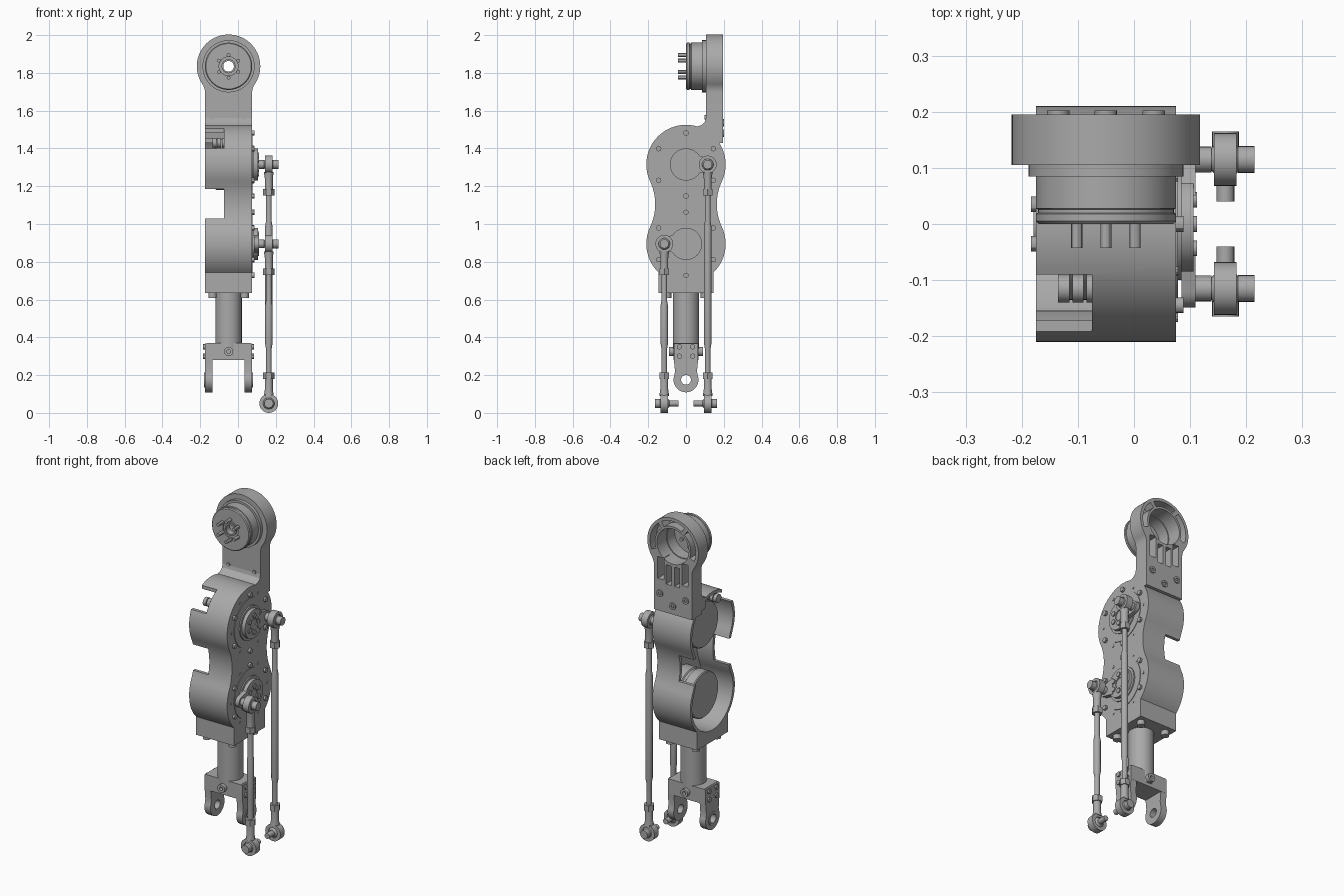
import bpy, bmesh
from math import sin, cos, radians, pi, acos, degrees, atan2, sqrt
from mathutils import Vector

if "Cube" in bpy.data.objects:
    bpy.data.objects.remove(bpy.data.objects["Cube"])

grey = bpy.data.materials.new("machined grey")
grey.use_nodes = True
GREY = (0.4, 0.4, 0.4, 1)
grey.diffuse_color = GREY
grey.node_tree.nodes["Principled BSDF"].inputs["Base Color"].default_value = GREY
parts = []


def place(axis, u, v, t):
    return Vector({"x": (t, u, v), "y": (u, t, v), "z": (u, v, t)}[axis])


def finish(name, bm):
    bmesh.ops.remove_doubles(bm, verts=bm.verts, dist=1e-5)
    bmesh.ops.recalc_face_normals(bm, faces=bm.faces)
    mesh = bpy.data.meshes.new(name)
    bm.to_mesh(mesh)
    bm.free()
    mesh.materials.append(grey)
    ob = bpy.data.objects.new(name, mesh)
    bpy.context.collection.objects.link(ob)
    parts.append(ob)
    return ob


def prism(name, pts, axis, a, b):
    """Extrude a flat outline along an axis."""
    bm = bmesh.new()
    lo, hi = ([bm.verts.new(place(axis, u, v, t)) for u, v in pts] for t in (a, b))
    bm.faces.new(lo)
    bm.faces.new(hi)
    for i in range(len(pts)):
        j = (i + 1) % len(pts)
        bm.faces.new((lo[i], lo[j], hi[j], hi[i]))
    return finish(name, bm)


def lathe(name, profile, axis, centre, n=48):
    """Revolve a closed outline of (radius, height) round an axis."""
    bm = bmesh.new()
    rings = [[bm.verts.new(place(axis, centre[0] + r * cos(2 * pi * k / n),
                                 centre[1] + r * sin(2 * pi * k / n), t))
              for k in range(n)] for r, t in profile]
    for i, ring in enumerate(rings):
        nxt = rings[(i + 1) % len(rings)]
        if profile[i][0] == 0 and profile[(i + 1) % len(rings)][0] == 0:
            continue
        for k in range(n):
            m = (k + 1) % n
            bm.faces.new((ring[k], ring[m], nxt[m], nxt[k]))
    bmesh.ops.dissolve_degenerate(bm, dist=1e-6, edges=bm.edges)
    return finish(name, bm)


def cyl(name, axis, centre, r, a, b, n=32):
    return prism(name, arc(centre, r, 0, 360 - 360 / n, n), axis, a, b)


def tube(name, axis, centre, r, bore, a, b, n=48):
    return lathe(name, [(bore, a), (r, a), (r, b), (bore, b)], axis, centre, n)


def box(name, x, y, z):
    return prism(name, [(x[0], y[0]), (x[1], y[0]), (x[1], y[1]), (x[0], y[1])], "z", *z)


def arc(c, r, a, b, n=16):
    return [(c[0] + r * cos(radians(a + (b - a) * i / (n - 1))),
             c[1] + r * sin(radians(a + (b - a) * i / (n - 1)))) for i in range(n)]


def cut(ob, cutters):
    for c in cutters:
        c.hide_render = True
        mod = ob.modifiers.new("cut", "BOOLEAN")
        mod.operation, mod.solver, mod.object = "DIFFERENCE", "EXACT", c
        bpy.context.view_layer.objects.active = ob
        bpy.ops.object.modifier_apply(modifier=mod.name)
        parts.remove(c)
        bpy.data.objects.remove(c)


def mirrored(half, mid=0):
    return half + [(2 * mid - u, v) for u, v in reversed(half)]


CX, HI, LO, MID = -0.05, 1.315, 0.895, 1.105
LEFT, RIGHT = 0.075, -0.175


# Double-lobed housing, open on one side
def lobes(d, flat):
    c, r = 0.446, 0.283
    t = degrees(atan2(0.21, c))
    half = arc((0, HI), 0.21 - d, 89, -t, 24) + arc((c, MID), r + d, 180 - t, 180 + t)[1:]
    if flat:
        half += arc((0, LO), 0.21, t, -degrees(acos(0.145 / 0.21)))[1:] + [(0.145, 0.635)]
    else:
        half += arc((0, LO), 0.21 - d, t, -89, 24)[1:]
    return mirrored(half)


housing = prism("housing", lobes(0, True), "x", RIGHT, LEFT)
cut(housing, [prism("cavity", lobes(0.018, False), "x", -0.3, 0.03),
              box("waist_notch", (-0.3, -0.075), (-0.3, 0.3), (1.03, 1.185)),
              box("top_notch", (-0.3, -0.075), (-0.3, -0.09), (1.4, 1.6))])

# Two drive units with horns, cranks and fixing screws
for z, side, label in ((HI, 1, "upper"), (LO, -1, "lower")):
    lathe(label + "_drive", [(0, -0.12), (0.13, -0.12), (0.135, -0.115), (0.135, -0.06),
                             (0.128, -0.055), (0.128, -0.04), (0.135, -0.035),
                             (0.135, 0.04), (0, 0.04)], "x", (0, z), 64)
    cyl(label + "_cap", "x", (0, z), 0.145, 0.07, 0.078, 64)
    lathe(label + "_horn", [(0, 0.07), (0.1, 0.07), (0.1, 0.085), (0.085, 0.085),
                            (0.085, 0.106), (0.03, 0.106), (0.03, 0.1), (0, 0.1)], "x", (0, z), 64)
    arm = arc((0.115, z), 0.034, -80, 80) + [(0.05, z + 0.05), (0.05, z - 0.05)]
    prism(label + "_crank", [(side * u, v) for u, v in arm], "x", 0.085, 0.11)
    for k in range(6):
        a = radians(30 + 60 * k)
        cyl(label + "_horn_screw", "x", (0.05 * cos(a), z + 0.05 * sin(a)), 0.014, 0.1, 0.112, 12)
        cyl(label + "_rim_screw", "x", (0.167 * cos(a), z + 0.167 * sin(a)), 0.014, 0.07, 0.088, 12)
        a += radians(30)
        cyl(label + "_rim_pin", "x", (0.167 * cos(a), z + 0.167 * sin(a)), 0.008, 0.07, 0.078, 10)
for x in (-0.125, -0.1, -0.075):
    cyl("cable", "x", (-0.115, 1.43), 0.025, x - 0.01, x + 0.01, 16)

# Shoulder plate: strip blended into a round head, with bore and rear pockets
SZ = 1.835
hub = (CX, SZ)
h = sqrt(0.248 ** 2 - 0.205 ** 2)
t = degrees(atan2(h, 0.205))
half = arc(hub, 0.168, 89, -t, 30) + arc((CX + 0.205, SZ - h), 0.08, 180 - t, 180)[1:] + [(LEFT, 1.43)]
plate = prism("shoulder_plate", mirrored(half, CX), "y", 0.105, 0.195)
holes = [cyl("bore", "y", hub, 0.105, 0, 0.3, 64)]
for a, b in ((-20, 50), (60, 120), (130, 200)):
    holes.append(prism("rim_pocket", arc(hub, 0.15, a, b) + arc(hub, 0.118, b, a), "y", 0.135, 0.3))
for s in (-1, 1):
    for near, far, z0, z1 in ((0.01, 0.045, 1.6, 1.715), (0.06, 0.1, 1.62, 1.75)):
        xs = sorted((CX + s * near, CX + s * far))
        holes.append(box("slot", xs, (0.135, 0.3), (z0, z1)))
cut(plate, holes)
prism("plate_blend", [(0.07, 1.45), (0.06, 1.516), (0.085, 1.525), (0.1, 1.54),
                      (0.106, 1.565), (0.15, 1.565), (0.15, 1.45)], "x", RIGHT, LEFT)
for dx, z in ((-0.085, 1.535), (0, 1.48), (0.085, 1.535)):
    tube("plate_bolt", "y", (CX + dx, z), 0.02, 0.009, 0.19, 0.202, 16)
for dx in (-0.085, 0.085):
    cyl("front_screw", "y", (CX + dx, 1.565), 0.011, 0.098, 0.11, 12)

# Shoulder motor, hollow at the back, with protruding screws
lathe("shoulder_motor", [(0.028, 0), (0.037, 0), (0.037, 0.008), (0.05, 0.008), (0.05, 0), (0.12, 0),
                         (0.125, 0.005), (0.125, 0.018), (0.121, 0.02), (0.121, 0.026),
                         (0.125, 0.028), (0.125, 0.085), (0.138, 0.085), (0.138, 0.107),
                         (0.1, 0.107), (0.1, 0.035), (0.028, 0.035)], "y", hub, 64)
for k in range(6):
    a = radians(30 + 60 * k)
    cyl("motor_screw", "y", (CX + 0.06 * cos(a), SZ + 0.06 * sin(a)), 0.01, -0.043, 0.045, 12)

# Lower leg tube and fork
cyl("leg_tube", "z", (CX, 0), 0.07, 0.3, 0.64, 48)
for s in (-1, 1):
    for y in (-0.1, 0.1):
        cyl("base_bolt", "z", (CX + s * 0.085, y), 0.022, 0.607, 0.64, 16)
box("fork_bridge", (-0.165, 0.065), (-0.065, 0.065), (0.28, 0.37))
for s in (-1, 1):
    outer, inner = CX + s * 0.125, CX + s * 0.085
    outline = arc((0, 0.175), 0.066, -200, 20, 32) + [(0.058, 0.22), (0.064, 0.28), (0.064, 0.368),
                                                      (-0.064, 0.368), (-0.064, 0.28), (-0.058, 0.22)]
    cheek = prism("fork_arm", outline, "x", min(outer, inner), max(outer, inner))
    cut(cheek, [cyl("pivot_hole", "x", (0, 0.175), 0.026, -0.3, 0.3, 32)])
    tube("pivot_bush", "x", (0, 0.175), 0.04, 0.026,
         *sorted((inner, outer + s * 0.004)), 32)
    for y in (-0.035, 0.035):
        for z in (0.3, 0.35):
            cyl("fork_screw", "x", (y, z), 0.014, *sorted((outer - s * 0.01, outer + s * 0.009)), 12)
    tube("clamp_bolt", "y", (CX, 0.325), 0.024, 0.01, *sorted((s * 0.06, s * 0.09)), 20)

# Push rods with a ball joint at each end
RX = 0.163


def joint(label, axis, centre, mid, r, head, tail, s):
    """Eye, ball and pin; s points from the eye to the pin head."""
    tube(label + "_eye", axis, centre, r, 0.03, mid - 0.02, mid + 0.02, 32)
    lathe(label + "_ball", [(0, mid - 0.027), (0.018, mid - 0.027), (0.029, mid - 0.015), (0.032, mid),
                            (0.029, mid + 0.015), (0.018, mid + 0.027), (0, mid + 0.027)], axis, centre, 24)
    cyl(label + "_pin", axis, centre, 0.016, *sorted((mid - s * tail, mid)), 16)
    cyl(label + "_head", axis, centre, 0.024, *sorted((mid + s * 0.022, mid + s * head)), 20)


for y, top, s, label in ((0.115, HI, 1, "rear"), (-0.115, LO, -1, "front")):
    joint(label + "_top", "x", (y, top), RX, 0.047, 0.052, 0.06, 1)
    cyl(label + "_spacer", "x", (y, top), 0.023, 0.1, 0.138, 20)
    joint(label + "_foot", "y", (RX, 0.05), y, 0.05, 0.05, 0.075, s)
    b, e = 0.05, top
    lathe(label + "_push_rod", [(0, b + 0.1), (0.015, b + 0.1), (0.015, b + 0.29), (0.02, b + 0.32),
                                (0.02, e - 0.33), (0.015, e - 0.3), (0.015, e - 0.1), (0, e - 0.1)],
          "z", (RX, y), 20)
    for end, d in ((b, 1), (e, -1)):
        lathe(label + "_socket", [(0, end + d * 0.04), (0.026, end + d * 0.04), (0.021, end + d * 0.075),
                                  (0.021, end + d * 0.13), (0, end + d * 0.13)], "z", (RX, y), 20)
        cyl(label + "_lock_nut", "z", (RX, y), 0.03, *sorted((end + d * 0.13, end + d * 0.165)), 6)

# Soft shading with crisp edges
bpy.ops.object.select_all(action="DESELECT")
for ob in parts:
    ob.select_set(True)
bpy.context.view_layer.objects.active = parts[0]
bpy.ops.object.shade_smooth_by_angle(angle=radians(30))
